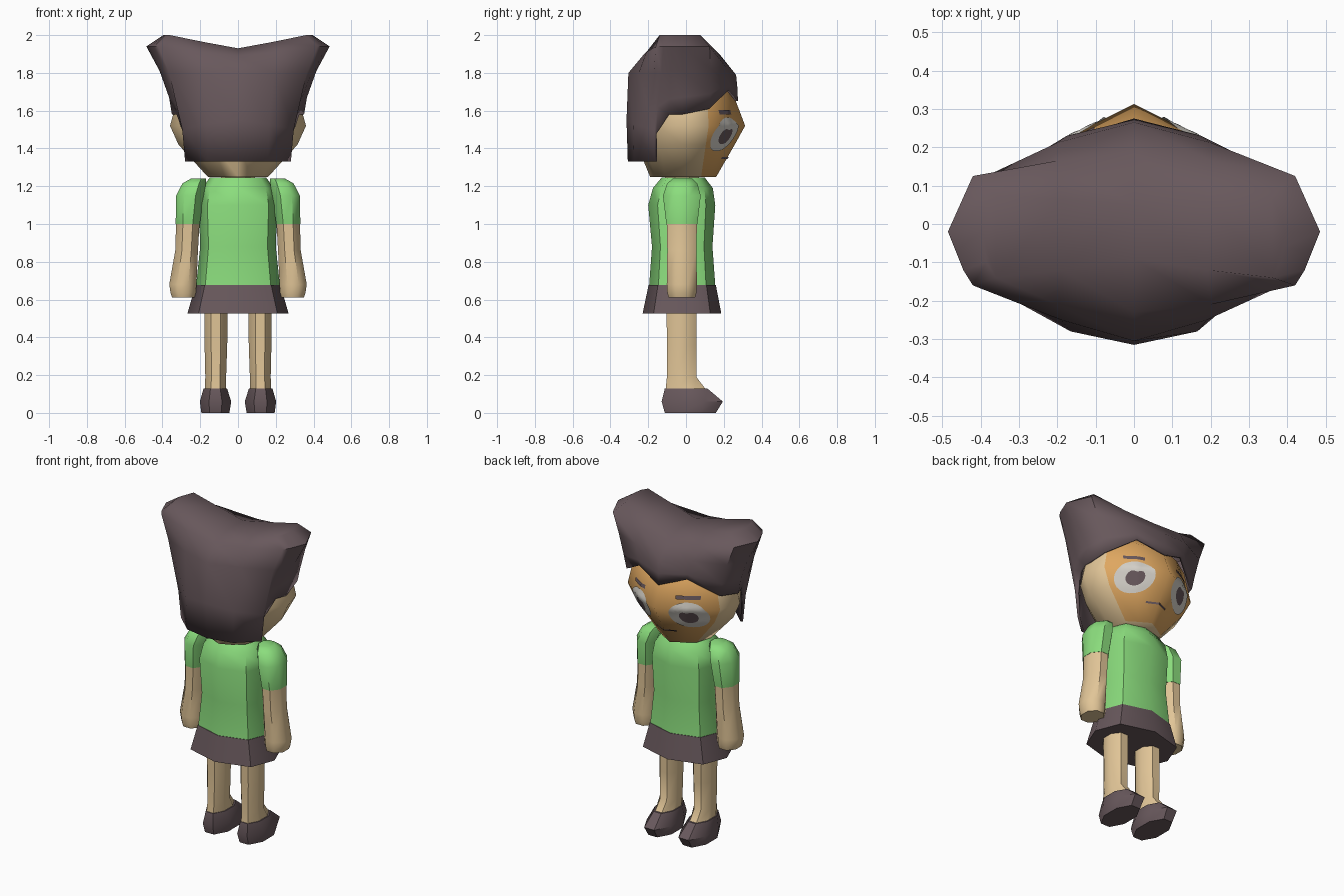
import bpy, bmesh, math
from mathutils import Vector
from mathutils.bvhtree import BVHTree

if "Cube" in bpy.data.objects:
    bpy.data.objects.remove(bpy.data.objects["Cube"])


def material(name, rgb):
    m = bpy.data.materials.new(name)
    lin = [((c / 255 + 0.055) / 1.055) ** 2.4 for c in rgb]
    m.diffuse_color = (*lin, 1)
    m.use_nodes = True
    m.node_tree.nodes["Principled BSDF"].inputs["Base Color"].default_value = m.diffuse_color
    return m


BROWN = material("dark brown", (104, 88, 92))
GREEN = material("shirt green", (139, 221, 125))
SKIN = material("skin", (225, 197, 151))
FACE = material("face tan", (223, 167, 96))
WHITE = material("eye white", (214, 210, 202))


def finish(name, bm, mats, angle=40):
    bmesh.ops.recalc_face_normals(bm, faces=bm.faces)
    mesh = bpy.data.meshes.new(name)
    bm.to_mesh(mesh)
    bm.free()
    for m in mats:
        mesh.materials.append(m)
    ob = bpy.data.objects.new(name, mesh)
    bpy.context.collection.objects.link(ob)
    bpy.ops.object.select_all(action='DESELECT')
    ob.select_set(True)
    bpy.context.view_layer.objects.active = ob
    bpy.ops.object.shade_smooth_by_angle(angle=math.radians(angle))
    return ob


def loft(name, rings, mats, bottom=True, top=True, rule=None, angle=40):
    """Skin a stack of closed rings, with optional end caps."""
    bm = bmesh.new()
    vs = [[bm.verts.new(p) for p in r] for r in rings]
    n = len(rings[0])
    for a, b in zip(vs, vs[1:]):
        for i in range(n):
            j = (i + 1) % n
            bm.faces.new((a[i], a[j], b[j], b[i]))
    if bottom:
        bm.faces.new(vs[0][::-1])
    if top:
        bm.faces.new(vs[-1])
    if rule:
        for f in bm.faces:
            f.material_index = rule(f.calc_center_median())
    return finish(name, bm, mats, angle)


def full(half):
    """Mirror a half ring that runs from front centre to back centre."""
    return half + [(-x, y, z) for x, y, z in half[-2:0:-1]]


def flat_ring(z, pts):
    return full([(x, y, z) for x, y in pts])


def oval(cx, cy, z, hx, hy, n=8):
    return [(cx + hx * math.cos((i + .5) * math.tau / n) / math.cos(math.pi / n),
             cy + hy * math.sin((i + .5) * math.tau / n) / math.cos(math.pi / n), z)
            for i in range(n)]


# Head: wide faceted ball, face colour on the front panels
head_rings = [
    flat_ring(1.25, [(0, .16), (.07, .12), (.13, .08), (.16, -.02), (.13, -.11), (.07, -.16), (0, -.19)]),
    flat_ring(1.42, [(0, .258), (.14, .195), (.27, .105), (.315, -.02), (.24, -.14), (.13, -.22), (0, -.26)]),
    flat_ring(1.52, [(0, .313), (.165, .23), (.32, .12), (.36, -.02), (.28, -.14), (.15, -.24), (0, -.28)]),
    flat_ring(1.70, [(0, .245), (.15, .195), (.28, .11), (.31, -.02), (.25, -.13), (.14, -.21), (0, -.25)]),
    flat_ring(1.80, [(0, .14), (.08, .11), (.16, .06), (.18, -.02), (.15, -.08), (.08, -.12), (0, -.15)]),
]
head = loft("head", head_rings, [SKIN, FACE], rule=lambda c: int(c.y > .09), angle=65)

# Hair: shell with a front peak, two swept-out side points and a long back
hair_rings = [
    [(0, .275, 1.65), (.165, .226, 1.71), (.325, .125, 1.61), (.35, -.02, 1.58), (.325, -.09, 1.58),
     (.29, -.155, 1.48), (.28, -.165, 1.33), (.16, -.275, 1.33), (0, -.308, 1.33)],
    [(0, .272, 1.72), (.175, .23, 1.745), (.34, .13, 1.69), (.365, -.02, 1.67), (.345, -.09, 1.66),
     (.32, -.15, 1.62), (.295, -.17, 1.5), (.165, -.28, 1.53), (0, -.315, 1.55)],
    [(0, .265, 1.79), (.2, .212, 1.83), (.375, .13, 1.82), (.415, -.02, 1.81), (.405, -.08, 1.81),
     (.39, -.13, 1.8), (.365, -.17, 1.8), (.19, -.25, 1.8), (0, -.305, 1.8)],
    [(0, .185, 1.89), (.2, .165, 1.91), (.42, .125, 1.94), (.485, -.02, 1.94), (.465, -.07, 1.94),
     (.445, -.12, 1.94), (.42, -.16, 1.94), (.2, -.21, 1.91), (0, -.23, 1.89)],
    [(0, .05, 1.93), (.19, .065, 1.965), (.36, .075, 2), (.395, -.02, 2), (.39, -.06, 2),
     (.385, -.1, 2), (.36, -.14, 2), (.19, -.12, 1.965), (0, -.09, 1.93)],
]
bm = bmesh.new()
rows = [[bm.verts.new(p) for p in full(r)] for r in hair_rings]
n = len(rows[0])
for a, b in zip(rows, rows[1:]):
    for i in range(n):
        j = (i + 1) % n
        bm.faces.new((a[i], a[j], b[j], b[i]))
t = rows[-1]
for s in (1, -1):   # crown panels, right and left
    v = [t[(s * k) % n] for k in range(9)]
    bm.faces.new((v[0], v[1], v[7], v[8]))
    bm.faces.new((v[1], v[2], v[6], v[7]))
    bm.faces.new(v[2:7])
hair = finish("hair", bm, [BROWN], 50)
shell = hair.modifiers.new("thickness", 'SOLIDIFY')
shell.thickness = .015
shell.offset = -1

# Face details: thin patches laid onto the head surface
bvh = BVHTree.FromPolygons([v.co.copy() for v in head.data.vertices],
                           [tuple(p.vertices) for p in head.data.polygons])


def patch(name, cx, cz, hx, hz, lift, mat, shape=lambda t: 1, n=24, rings=6):
    def place(x, z):
        hit = bvh.ray_cast(Vector((x, 1, z)), Vector((0, -1, 0)))[0]
        return bm.verts.new((x, hit.y + lift, z))
    bm = bmesh.new()
    prev = [place(cx, cz)] * n
    for k in range(1, rings + 1):
        cur = []
        for i in range(n):
            t = i * math.tau / n
            r = shape(t) * k / rings
            cur.append(place(cx + hx * r * math.cos(t), cz + hz * r * math.sin(t)))
        for i in range(n):
            j = (i + 1) % n
            if k == 1:
                bm.faces.new((prev[0], cur[j], cur[i]))
            else:
                bm.faces.new((prev[i], prev[j], cur[j], cur[i]))
        prev = cur
    ob = finish(name, bm, [mat])
    if ob.data.polygons[0].normal.y < 0:
        ob.data.flip_normals()


def notch(t):
    return 1 - .35 * max(0, math.sin(t)) ** 8


def bar(t):
    return 1 / max(abs(math.cos(t)), abs(math.sin(t)))


for s, side in ((1, "right"), (-1, "left")):
    patch(side + "_eye_white", s * .165, 1.475, .1, .09, .006, WHITE)
    patch(side + "_pupil", s * .165, 1.468, .047, .045, .0095, BROWN, notch)
    patch(side + "_eyebrow", s * .165, 1.592, .062, .011, .007, BROWN, bar)
patch("mouth", 0, 1.35, .07, .005, .006, BROWN, bar)

# Neck
loft("neck", [oval(0, -.02, 1.2, .09, .09), oval(0, -.02, 1.3, .09, .09)], [SKIN])


# Torso and skirt share one eight-sided outline
def body_ring(z, hx, front, back):
    m = (front + back) / 2
    return flat_ring(z, [(0, front), (hx * .78, m + (front - m) * .72), (hx, m),
                         (hx * .78, m + (back - m) * .72), (0, back)])


loft("shirt", [body_ring(.675, .222, .155, -.195), body_ring(.88, .2, .14, -.18),
               body_ring(1.1, .208, .155, -.2), body_ring(1.19, .19, .142, -.175),
               body_ring(1.245, .15, .1, -.13)], [GREEN], angle=50)
loft("skirt", [body_ring(.525, .268, .187, -.23), body_ring(.677, .225, .158, -.198)], [BROWN], angle=50)

# Limbs, built on both sides
for s, side in ((1, "right"), (-1, "left")):
    def limb(name, rows, mat, angle=50):
        loft(side + name, [oval(s * cx, cy, z, hx, hy) for z, cx, cy, hx, hy in rows], [mat], angle=angle)

    limb("_sleeve", [(1.0, .266, -.022, .064, .082), (1.15, .255, -.022, .073, .1),
                     (1.215, .232, -.02, .062, .08), (1.24, .21, -.018, .04, .052)], GREEN)
    limb("_arm", [(.61, .289, -.022, .06, .07), (.635, .29, -.022, .067, .077), (.68, .292, -.022, .072, .08),
                  (.86, .272, -.022, .06, .077), (1.0, .266, -.022, .062, .08)], SKIN)
    limb("_leg", [(.12, .12, 0, .056, .108), (.19, .118, -.023, .055, .078),
                  (.36, .117, -.023, .06, .078), (.56, .117, -.023, .062, .08)], SKIN)
    limb("_shoe", [(0, .12, .023, .074, .135), (.06, .119, .033, .083, .162),
                   (.13, .12, 0, .062, .112)], BROWN, 40)
